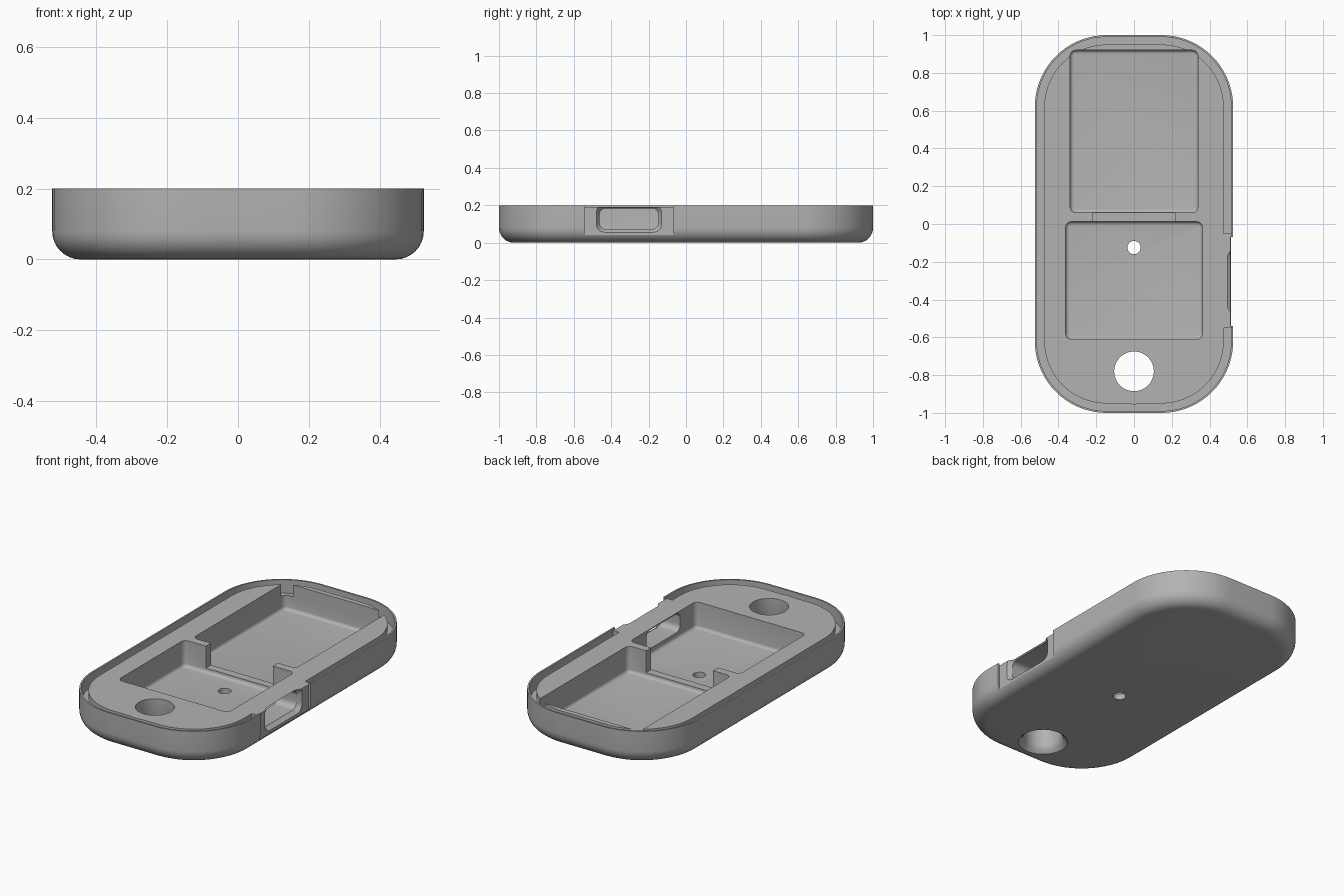
import bpy, bmesh, math
from mathutils import Vector

cube = bpy.data.objects.get("Cube")
if cube:
    bpy.data.objects.remove(cube, do_unlink=True)

grey = bpy.data.materials.new("plain_grey")
grey.use_nodes = True
grey.diffuse_color = (0.45, 0.45, 0.45, 1)
grey.node_tree.nodes["Principled BSDF"].inputs["Base Color"].default_value = (0.45, 0.45, 0.45, 1)


def rounded_rect(u0, u1, v0, v1, r, steps=8):
    """Counter-clockwise rounded rectangle as 2D points."""
    pts = []
    centres = [(u1 - r, v1 - r), (u0 + r, v1 - r), (u0 + r, v0 + r), (u1 - r, v0 + r)]
    for k, (cu, cv) in enumerate(centres):
        for i in range(steps + 1):
            a = math.pi / 2 * (k + i / steps)
            pts.append((cu + r * math.cos(a), cv + r * math.sin(a)))
    return pts


def circle(cx, cy, r, steps=48):
    return [(cx + r * math.cos(math.tau * i / steps), cy + r * math.sin(math.tau * i / steps))
            for i in range(steps)]


def loft(name, rings, axis="z"):
    """Skin a stack of (outline, level) rings into a closed solid."""
    bm = bmesh.new()
    loops = []
    for pts, h in rings:
        loops.append([bm.verts.new((u, v, h) if axis == "z" else (h, u, v)) for u, v in pts])
    n = len(loops[0])
    for a, b in zip(loops, loops[1:]):
        for i in range(n):
            j = (i + 1) % n
            bm.faces.new((a[i], a[j], b[j], b[i]))
    bm.faces.new(loops[0][::-1])
    bm.faces.new(loops[-1])
    bmesh.ops.recalc_face_normals(bm, faces=bm.faces)
    me = bpy.data.meshes.new(name)
    bm.to_mesh(me)
    bm.free()
    me.materials.append(grey)
    ob = bpy.data.objects.new(name, me)
    bpy.context.collection.objects.link(ob)
    return ob


def box(name, x0, x1, y0, y1, z0, z1):
    pts = [(x0, y0), (x1, y0), (x1, y1), (x0, y1)]
    return loft(name, [(pts, z0), (pts, z1)])


def combine(body, tool, operation):
    """Apply a boolean and remove the tool."""
    tool.hide_render = True
    mod = body.modifiers.new(tool.name, "BOOLEAN")
    mod.operation, mod.solver, mod.object = operation, "EXACT", tool
    bpy.context.view_layer.objects.active = body
    bpy.ops.object.modifier_apply(modifier=mod.name)
    bpy.data.objects.remove(tool, do_unlink=True)


HALF_X, CORNER, TOP, DECK, FILLET = 0.525, 0.38, 0.2, 0.19, 0.08


def shell_ring(inset, z):
    return (rounded_rect(inset - HALF_X, HALF_X - inset, inset - 1, 1 - inset,
                         CORNER - inset, 18), z)


# Tray: rounded underside, thin outer lip, groove and raised deck
rings = []
for i in range(9):
    a = math.pi / 2 * i / 8
    rings.append(shell_ring(FILLET * (1 - math.sin(a)), FILLET * (1 - math.cos(a))))
rings += [shell_ring(d, z) for d, z in
          [(0, TOP), (0.01, TOP), (0.01, 0.12), (0.05, 0.12), (0.05, DECK)]]
tray = loft("tray", rings)

# Filled groove beside the port, and the boss around the lanyard hole
combine(tray, box("port_block", 0.44, 0.52, -0.55, -0.05, 0.1, DECK), "UNION")
combine(tray, loft("hole_boss", [(circle(0, -0.78, 0.175), 0.1),
                                 (circle(0, -0.78, 0.175), DECK)]), "UNION")


def pocket(name, x, y0, y1, floor):
    """Rounded pocket with a filleted floor."""
    f, rings = 0.018, []
    for i in range(5):
        a = math.pi / 2 * i / 4
        d = f * (1 - math.sin(a))
        rings.append((rounded_rect(d - x, x - d, y0 + d, y1 - d, 0.03 - d, 6),
                      floor + f * (1 - math.cos(a))))
    rings.append((rounded_rect(-x, x, y0, y1, 0.03, 6), 0.3))
    combine(tray, loft(name, rings), "DIFFERENCE")


# Two compartments and the channel between them
pocket("rear_pocket", 0.338, 0.06, 0.92, 0.035)
pocket("front_pocket", 0.362, -0.61, 0.012, 0.035)
combine(tray, box("channel", -0.22, 0.22, -0.03, 0.1, 0.06, 0.3), "DIFFERENCE")

# Through holes; the large one flares out at the underside
combine(tray, loft("lanyard_hole", [(circle(0, -0.78, r), z) for r, z in
        [(0.14, -0.01), (0.135, 0), (0.115, 0.018), (0.105, 0.04), (0.105, 0.3)]]), "DIFFERENCE")
combine(tray, loft("reset_hole", [(circle(0, -0.125, 0.035, 24), z)
                                  for z in (-0.1, 0.1)]), "DIFFERENCE")

# Side port: flat recess, funnel mouth and tunnel into the front pocket
combine(tray, box("port_recess", 0.512, 0.6, -0.54, -0.07, 0.04, 0.3), "DIFFERENCE")
mouth = rounded_rect(-0.48, -0.13, 0.055, 0.205, 0.045)
throat = rounded_rect(-0.463, -0.147, 0.073, 0.184, 0.035)
combine(tray, loft("port", [(throat, 0.3), (throat, 0.487), (mouth, 0.513), (mouth, 0.6)],
                   "x"), "DIFFERENCE")

# Smooth curves, crisp edges
bpy.ops.object.select_all(action="DESELECT")
tray.select_set(True)
bpy.context.view_layer.objects.active = tray
bpy.ops.object.shade_smooth_by_angle(angle=math.radians(30))
